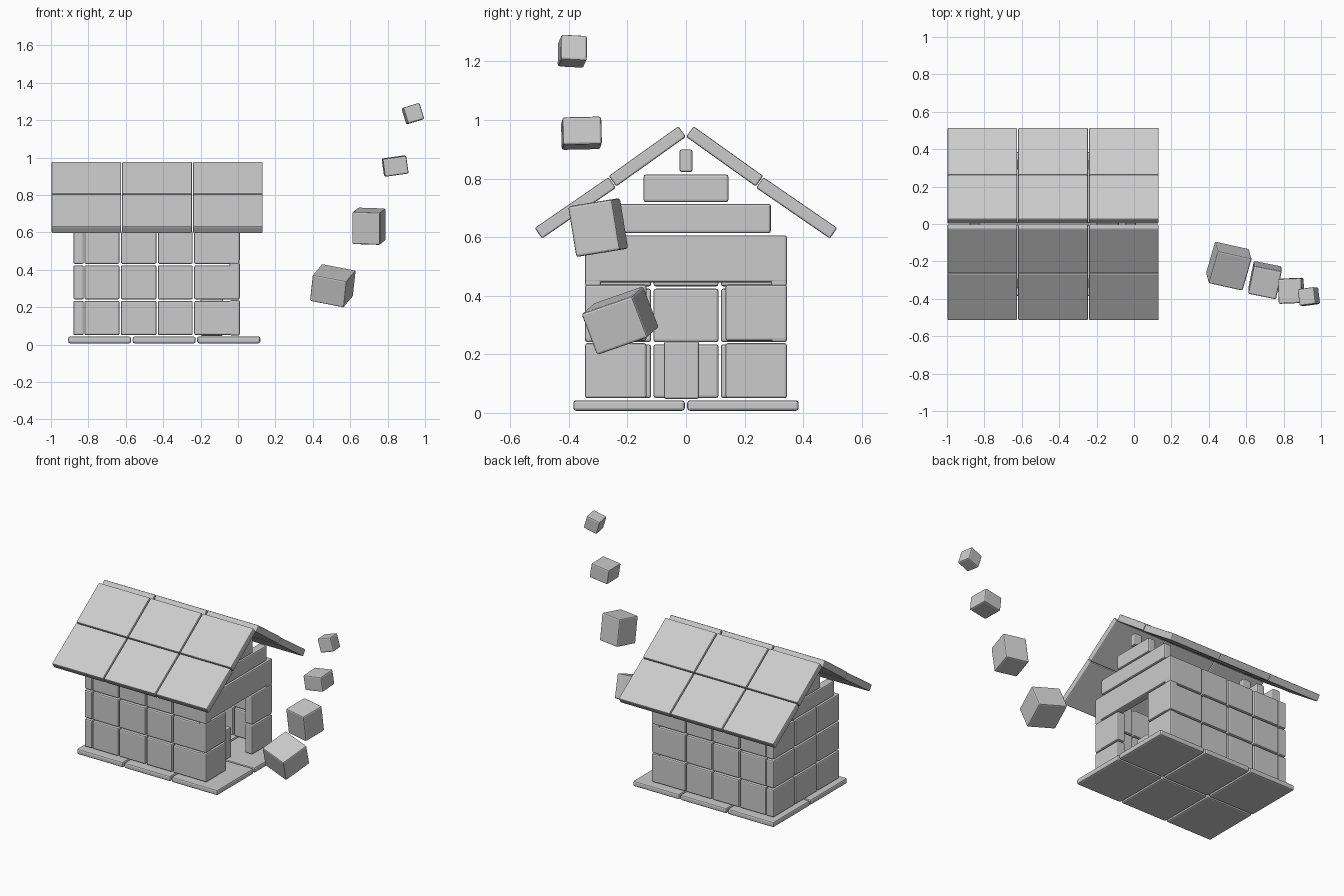
import bpy, math
from mathutils import Vector, Matrix

if "Cube" in bpy.data.objects:
    bpy.data.objects.remove(bpy.data.objects["Cube"])


def block(name, lo, hi, bevel=0.008):
    """Bevelled box spanning two corners."""
    lo, hi = Vector(lo), Vector(hi)
    return solid(name, (lo + hi) / 2, hi - lo, Matrix.Identity(3), bevel)


def solid(name, centre, size, rot, bevel=0.008):
    """Bevelled box with a centre, size and rotation."""
    bpy.ops.mesh.primitive_cube_add(size=1)
    ob = bpy.context.object
    ob.name = name
    ob.data.transform(Matrix.Diagonal((*size, 1)))
    ob.matrix_world = Matrix.Translation(centre) @ rot.to_4x4()
    mod = ob.modifiers.new("soft_edges", 'BEVEL')
    mod.width = bevel
    mod.segments = 2
    return ob


G = 0.004            # half gap between blocks
X0, X1 = -0.88, 0.01  # ends of the house
W, T = 0.345, 0.055   # half width and wall thickness
ROWS = [0.047, 0.238, 0.428, 0.61]

# floor slabs
for i in range(3):
    for s in (-1, 1):
        x = -0.912 + i * 0.345
        y = sorted((s * 0.004, s * 0.385))
        block("floor_slab", (x + G, y[0], 0.007), (x + 0.345 - G, y[1], 0.043), 0.01)

# long walls, front and back
cols = [X0 + T, -0.63, -0.432, -0.238, X1]
for s in (-1, 1):
    y = sorted((s * W, s * (W - T)))
    for z0, z1 in zip(ROWS, ROWS[1:]):
        for a, b in zip(cols, cols[1:]):
            end = 0.001 if b == X1 else G
            block("long_wall_block", (a + G, y[0], z0 + G), (b - end, y[1], z1 - G))

# closed end wall, three by three blocks
for z0, z1 in zip(ROWS, ROWS[1:]):
    for j in range(3):
        y = -W + j * 2 * W / 3
        a = y + (G if j else 0)
        b = y + 2 * W / 3 - (G if j < 2 else 0)
        block("end_wall_block", (X0, a, z0 + G), (X0 + T, b, z1 - G))

# doorway end wall with lintel
for s in (-1, 1):
    for z0, z1 in ((0.05, 0.238), (0.246, 0.438)):
        y = sorted((s * W, s * 0.135))
        block("door_side_block", (X1 - T, y[0], z0), (X1, y[1], z1))
block("door_lintel", (X1 - T, -W, 0.446), (X1, W, 0.606))

# stepped gables on both ends
for x in (X0, X1 - T):
    for half, z0, z1 in ((0.29, 0.614, 0.714), (0.145, 0.72, 0.814), (0.022, 0.822, 0.9)):
        block("gable_block", (x, -half, z0), (x + T, half, z1))

# loose block standing inside the doorway
block("inner_block", (-0.2, -0.075, 0.047), (-0.08, 0.045, 0.245))

# roof panels, two rows on each slope
roof_x = [-1.0, -0.622, -0.243, 0.135]
for s in (-1, 1):
    for y, z, length, deg in ((0.132, 0.876, 0.292, 35.5), (0.378, 0.700, 0.306, 34.5)):
        rot = Matrix.Rotation(-s * math.radians(deg), 3, 'X')
        for a, b in zip(roof_x, roof_x[1:]):
            solid("roof_panel", ((a + b) / 2, s * y, z),
                  (b - a - 0.006, length, 0.044), rot, 0.006)

# flying blocks: centre and rough x and y edge directions, size
flying = [
    ((0.507, -0.225, 0.315), (0.18, -0.04, -0.035), (0.055, 0.177, 0.061), (0.19, 0.19, 0.152)),
    ((0.70, -0.30, 0.633), (0.15, -0.03, -0.005), (0.027, 0.155, 0.025), (0.152, 0.155, 0.175)),
    ((0.84, -0.357, 0.955), (0.126, 0.005, 0.018), (-0.005, 0.133, 0.003), (0.128, 0.133, 0.096)),
    ((0.935, -0.388, 1.235), (0.088, 0.012, 0.027), (-0.012, 0.09, -0.005), (0.092, 0.09, 0.09)),
]
for c, ex, ey, size in flying:
    ex = Vector(ex).normalized()
    ez = ex.cross(Vector(ey)).normalized()
    rot = Matrix((ex, ez.cross(ex), ez)).transposed()
    solid("flying_block", c, size, rot)
